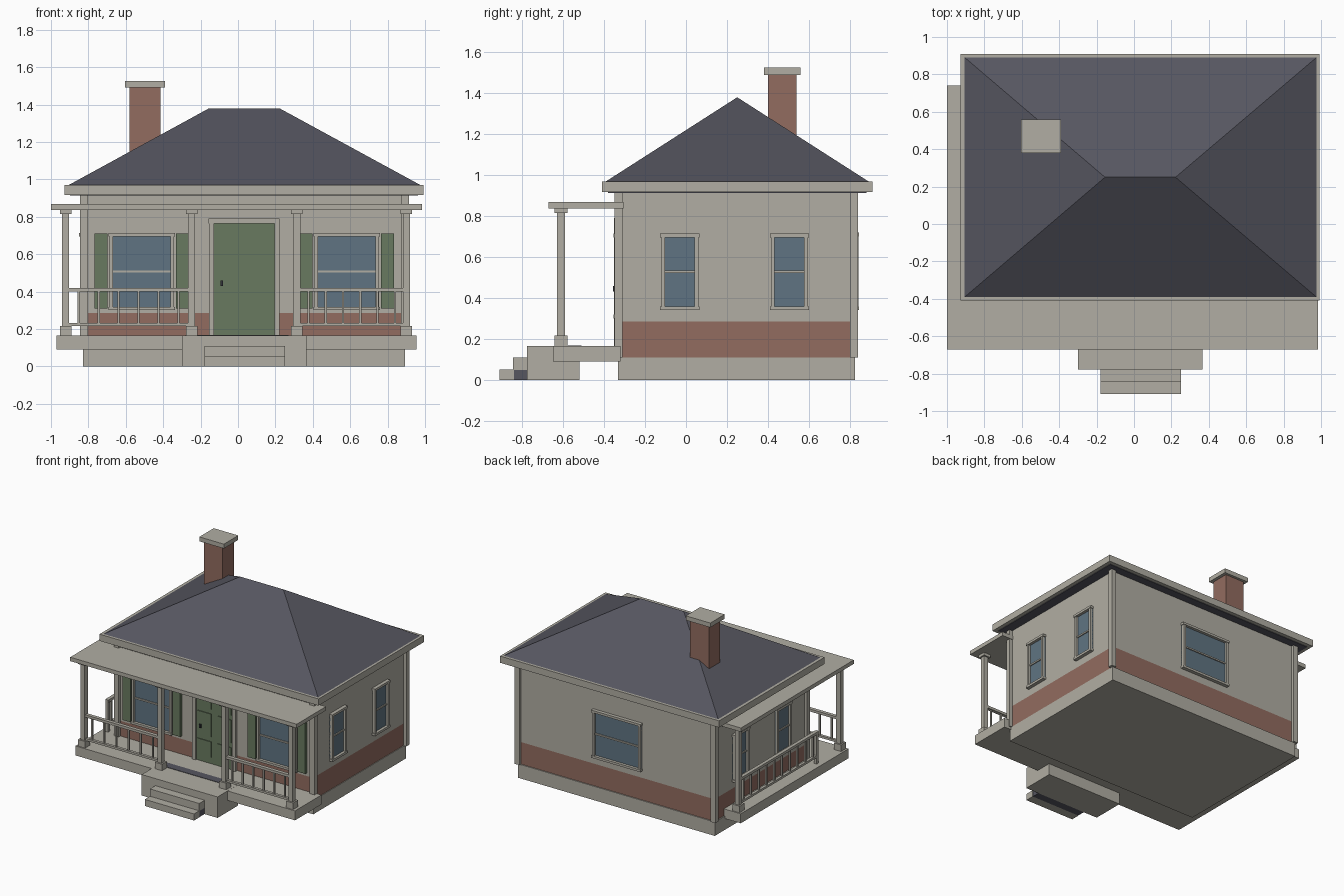
import bpy

cube = bpy.data.objects.get("Cube")
if cube:
    bpy.data.objects.remove(cube, do_unlink=True)


def material(name, rgb):
    lin = [((c / 255 + 0.055) / 1.055) ** 2.4 for c in rgb] + [1.0]
    m = bpy.data.materials.new(name)
    m.use_nodes = True
    m.diffuse_color = lin
    m.node_tree.nodes["Principled BSDF"].inputs["Base Color"].default_value = lin
    return m


CREAM = material("warm_grey_paint", (177, 174, 163))
SLATE = material("dark_slate", (86, 86, 96))
BRICK = material("red_brick", (146, 108, 96))
GREEN = material("green_paint", (105, 122, 96))
GLASS = material("blue_glass", (96, 116, 130))
DARK = material("dark_metal", (50, 52, 58))

CORNERS = [(0, 0), (1, 0), (1, 1), (0, 1)]
SIDES = [(0, 1, 5, 4), (1, 2, 6, 5), (2, 3, 7, 6), (3, 0, 4, 7)]


def mesh(name, verts, faces, mat):
    me = bpy.data.meshes.new(name)
    me.from_pydata(verts, [], faces)
    me.materials.append(mat)
    ob = bpy.data.objects.new(name, me)
    bpy.context.collection.objects.link(ob)
    return ob


def box(name, x, y, z, mat=CREAM):
    """Box from (low, high) spans."""
    x, y, z = sorted(x), sorted(y), sorted(z)
    verts = [(x[i], y[j], h) for h in z for i, j in CORNERS]
    return mesh(name, verts, [(3, 2, 1, 0), (4, 5, 6, 7)] + SIDES, mat)


def about(c, half):
    return (c - half, c + half)


# House body
MID = 0.033
WX, WY = (-0.822, 0.888), (-0.327, 0.817)
box("foundation", (-0.83, 0.893), (-0.333, 0.825), (0, 0.11))
box("brick_band", WX, WY, (0.11, 0.285), BRICK)
box("walls", WX, WY, (0.285, 0.915))
for cx in (-0.823, 0.893):
    for cy in (-0.329, 0.82):
        box("corner_board", about(cx, 0.021), about(cy, 0.019), (0.11, 0.915))

# Hipped roof with eaves
EX, EY = (-0.927, 0.993), (-0.41, 0.91)
box("eaves", EX, EY, (0.917, 0.97))
box("soffit", (EX[0] + 0.03, EX[1] - 0.03), (EY[0] + 0.03, EY[1] - 0.03), (0.913, 0.917), SLATE)
RX, RY = (-0.905, 0.975), (-0.39, 0.89)
roof_verts = [(RX[i], RY[j], 0.97) for i, j in CORNERS]
roof_verts += [(-0.155, 0.25, 1.38), (0.222, 0.25, 1.38)]
mesh("hip_roof", roof_verts,
     [(3, 2, 1, 0), (0, 1, 5, 4), (1, 2, 5), (2, 3, 4, 5), (3, 0, 4)], SLATE)

# Chimney
box("chimney", (-0.58, -0.415), (0.40, 0.54), (1.05, 1.49), BRICK)
box("chimney_cap", (-0.605, -0.39), (0.38, 0.56), (1.49, 1.525))


# Wall fittings: u runs along the wall, d is depth out of the wall
def on_wall(name, side, u, z, d, mat):
    if side == "front":
        box(name, u, (WY[0] - d[0], WY[0] - d[1]), z, mat)
    elif side == "back":
        box(name, u, (WY[1] + d[0], WY[1] + d[1]), z, mat)
    elif side == "right":
        box(name, (WX[0] - d[0], WX[0] - d[1]), u, z, mat)
    else:
        box(name, (WX[1] + d[0], WX[1] + d[1]), u, z, mat)


def window(side, c, half, z0, z1):
    t, out = 0.018, (-0.005, 0.024)
    on_wall("window_glass", side, about(c, half), (z0, z1), (-0.005, 0.006), GLASS)
    for s in (-1, 1):
        on_wall("window_jamb", side, about(c + s * (half - t / 2), t / 2), (z0, z1), out, CREAM)
    for z in (z0, z1):
        on_wall("window_head_or_sill", side, about(c, half + 0.006), about(z, 0.009), (-0.005, 0.028), CREAM)
    on_wall("window_bar", side, about(c, half - t), about((z0 + z1) / 2, 0.006), (-0.005, 0.014), CREAM)


for s in (-1, 1):
    c = MID + s * 0.548
    window("front", c, 0.172, 0.31, 0.705)
    for k in (-1, 1):
        on_wall("shutter", "front", about(c + k * 0.218, 0.034), (0.31, 0.71), (-0.005, 0.022), GREEN)
for side in ("left", "right"):
    for c in (-0.03, 0.505):
        window(side, c, 0.09, 0.35, 0.705)
window("back", 0.025, 0.21, 0.35, 0.71)

# Front door with six raised panels
on_wall("door", "front", about(MID, 0.165), (0.165, 0.765), (-0.005, 0.012), GREEN)
for s in (-1, 1):
    on_wall("door_jamb", "front", about(MID + s * 0.175, 0.014), (0.165, 0.79), (-0.005, 0.024), CREAM)
    for z in ((0.215, 0.34), (0.38, 0.56), (0.595, 0.705)):
        on_wall("door_panel", "front", about(MID + s * 0.088, 0.06), z, (0.01, 0.018), GREEN)
on_wall("door_head", "front", about(MID, 0.19), (0.765, 0.79), (-0.005, 0.024), CREAM)
on_wall("door_handle", "front", about(-0.086, 0.007), about(0.445, 0.014), (0.01, 0.03), DARK)

# Wraparound porch floor and flat roof
box("porch_floor_front", (-0.97, 0.955), (-0.65, -0.32), (0.09, 0.165))
box("porch_floor_side", (-0.97, -0.81), (-0.32, 0.70), (0.09, 0.165))
box("porch_roof_front", (-1.0, 0.985), (-0.672, -0.305), (0.837, 0.868))
box("porch_roof_side", (-1.0, -0.81), (-0.305, 0.74), (0.837, 0.868))

# Entrance landing and steps
box("landing", (-0.30, 0.365), (-0.777, -0.52), (0, 0.166))
box("door_mat", (-0.28, 0.27), (-0.575, -0.51), (0.164, 0.169), SLATE)
box("upper_step", (-0.18, 0.252), (-0.845, -0.777), (0.05, 0.11))
box("lower_step", (-0.18, 0.252), (-0.91, -0.84), (0, 0.052))
box("step_support", (-0.178, 0.25), (-0.84, -0.777), (0, 0.05), SLATE)

# Porch columns
PY, PX = -0.61, -0.922
for x, y in ((PX, PY), (-0.248, PY), (0.314, PY), (0.90, PY), (PX, 0.66)):
    box("column", about(x, 0.019), about(y, 0.019), (0.165, 0.837))
    box("column_base", about(x, 0.031), about(y, 0.031), (0.165, 0.217))
    box("column_capital", about(x, 0.031), about(y, 0.031), (0.815, 0.837))


# Porch railings
def railing(a, b, fixed, along_x, count):
    def part(name, u, w, z):
        if along_x:
            box(name, u, about(fixed, w), z)
        else:
            box(name, about(fixed, w), u, z)
    part("top_rail", (a, b), 0.014, (0.40, 0.42))
    part("bottom_rail", (a, b), 0.011, (0.215, 0.232))
    for i in range(count):
        u = a + (b - a) * (i + 0.5) / count
        part("baluster", about(u, 0.006), 0.006, (0.225, 0.41))


railing(-0.905, -0.265, PY, True, 6)
railing(0.33, 0.885, PY, True, 6)
railing(-0.32, 0.65, PX, False, 10)
box("side_rail_end_post", about(PX, 0.011), about(-0.315, 0.011), (0.165, 0.42))
